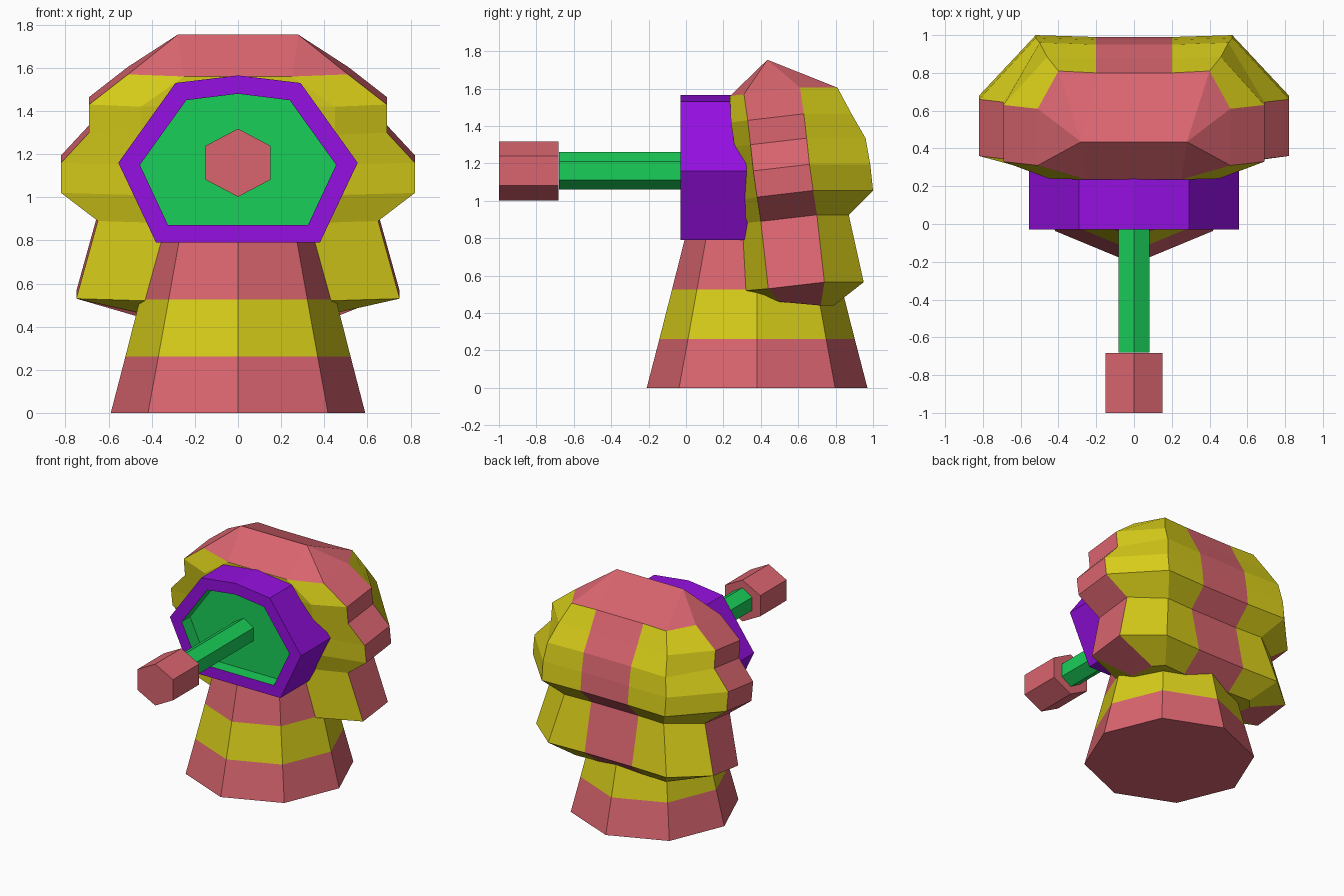
import bpy, bmesh, math

if "Cube" in bpy.data.objects:
    bpy.data.objects.remove(bpy.data.objects["Cube"])

PINK, YELLOW, PURPLE, GREEN = range(4)
MATS = []
for label, col in (("pink", (0.70, 0.13, 0.16)), ("yellow", (0.68, 0.61, 0.01)),
                   ("purple", (0.30, 0.005, 0.75)), ("green", (0.01, 0.62, 0.10))):
    m = bpy.data.materials.new(label)
    m.diffuse_color = (*col, 1)
    m.use_nodes = True
    m.node_tree.nodes["Principled BSDF"].inputs["Base Color"].default_value = m.diffuse_color
    MATS.append(m)


def loft(name, rings, colour, cap_first, cap_last):
    """Skin closed rings of points; colour(level, segment) picks the material."""
    bm = bmesh.new()
    loops = [[bm.verts.new(p) for p in ring] for ring in rings]
    n = len(loops[0])
    for i in range(len(loops) - 1):
        a, b = loops[i], loops[i + 1]
        for j in range(n):
            k = (j + 1) % n
            bm.faces.new((a[j], a[k], b[k], b[j])).material_index = colour(i, j)
    bm.faces.new(loops[0]).material_index = cap_first
    bm.faces.new(loops[-1]).material_index = cap_last
    bmesh.ops.recalc_face_normals(bm, faces=bm.faces)
    mesh = bpy.data.meshes.new(name)
    bm.to_mesh(mesh)
    bm.free()
    for m in MATS:
        mesh.materials.append(m)
    ob = bpy.data.objects.new(name, mesh)
    bpy.context.collection.objects.link(ob)
    return ob


# striped octagonal base
def octagon(r, z):
    return [(r * math.cos(math.pi / 4 * k), 0.38 + r * math.sin(math.pi / 4 * k), z)
            for k in range(8)]


loft("striped_base", [octagon(0.59, 0), octagon(0.522, 0.262), octagon(0.455, 0.525), octagon(0.388, 0.79)],
     lambda i, j: (PINK, YELLOW, PINK)[i], PINK, PINK)


# face frame: purple tube with a recessed green panel
def face_ring(half, y):
    left = [(-x, z) for x, z in reversed(half[1:])]
    return [(x, y, z) for x, z in half + left]


outer = [(0, 1.565), (0.29, 1.53), (0.555, 1.16), (0.38, 0.79)]
inner = [(0, 1.48), (0.24, 1.45), (0.455, 1.15), (0.325, 0.872)]
loft("face_frame", [face_ring(outer, 0.33), face_ring(outer, -0.03), face_ring(inner, -0.03), face_ring(inner, 0.07)],
     lambda i, j: GREEN if i == 2 else PURPLE, PURPLE, GREEN)


# hexagonal rod and its tip
def hexagon(rx, rz, y):
    half = [(0, 1.16 + rz), (rx, 1.16 + rz / 2), (rx, 1.16 - rz / 2)]
    return [(x, y, z) for x, z in half + [(0, 1.16 - rz)]
            + [(-x, z) for x, z in reversed(half[1:])]]


loft("rod", [hexagon(0.083, 0.1, -0.68), hexagon(0.083, 0.1, 0.08)],
     lambda i, j: GREEN, GREEN, GREEN)
loft("rod_tip", [hexagon(0.15, 0.158, -1.0), hexagon(0.15, 0.158, -0.683)],
     lambda i, j: PINK, PINK, PINK)

# layered hood: z, side x, side y, front x, front y, back x, back y
LEVELS = [
    (0.46, 0.44, 0.50, 0.40, 0.42, 0.38, 0.79),
    (0.53, 0.75, 0.44, 0.43, 0.32, 0.50, 0.95),
    (0.89, 0.65, 0.40, 0.33, 0.30, 0.42, 0.87),
    (1.02, 0.82, 0.38, 0.45, 0.31, 0.52, 1.00),
    (1.16, 0.82, 0.36, 0.45, 0.31, 0.52, 0.985),
    (1.30, 0.69, 0.345, 0.45, 0.26, 0.50, 0.96),
    (1.43, 0.69, 0.33, 0.45, 0.24, 0.46, 0.885),
    (1.57, 0.51, 0.31, 0.25, 0.235, 0.40, 0.81),
]


def hood_ring(z, sx, sy, fx, fy, bx, by):
    zb = z - 0.02 if z < 0.5 else z + 0.035
    zf = z + 0.03 if z < 0.5 else z - 0.01
    half = [(fx, fy, zf), (sx, sy, z), (sx, sy + (0.22 if z < 0.5 else 0.30), zb),
            (bx, by, zb), (0.2, by - 0.01, zb)]
    return half + [(-x, y, zz) for x, y, zz in reversed(half)]


def top_ring():
    half = [(0.28, 0.43, 1.755)] * 2 + [(0.28, 0.435, 1.754)] * 3
    return half + [(-x, y, z) for x, y, z in reversed(half)]


def hood_colour(i, j):
    if i == len(LEVELS) - 1:
        return PINK
    return PINK if j in (1, 4, 7) else YELLOW


hood = loft("layered_hood", [hood_ring(*row) for row in LEVELS] + [top_ring()], hood_colour, YELLOW, PINK)

# merge the ridge points of the hood crown
bm = bmesh.new()
bm.from_mesh(hood.data)
bmesh.ops.remove_doubles(bm, verts=bm.verts, dist=0.008)
bmesh.ops.recalc_face_normals(bm, faces=bm.faces)
bm.to_mesh(hood.data)
bm.free()
